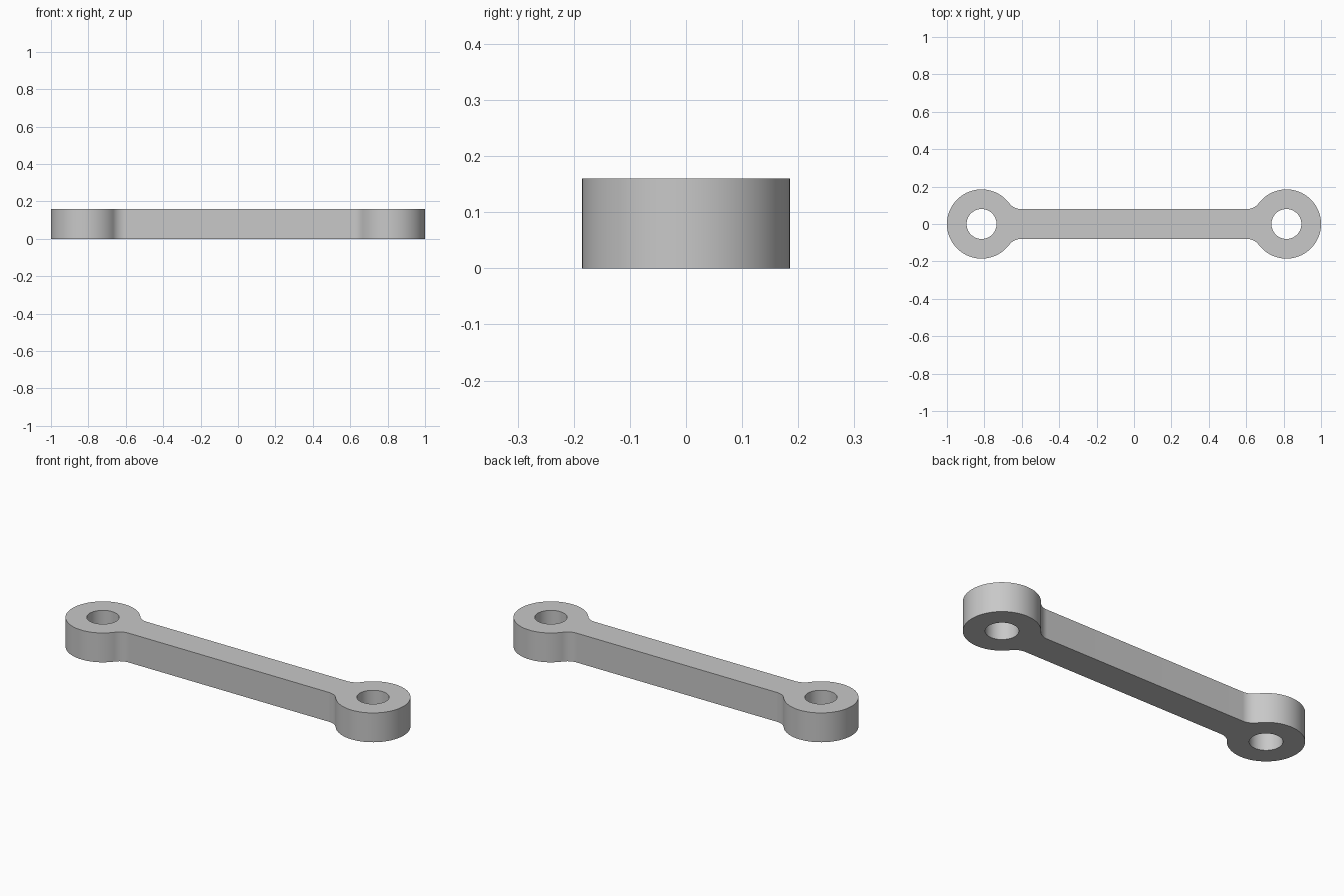
import bpy, bmesh
from math import sin, cos, atan2, sqrt, pi

cube = bpy.data.objects.get("Cube")
if cube:
    bpy.data.objects.remove(cube, do_unlink=True)

# Main dimensions
EYE_X, EYE_R, HOLE_R = 0.815, 0.185, 0.08
BAR_HALF, FILLET, HEIGHT = 0.08, 0.08, 0.16

grey = bpy.data.materials.new("plain_grey")
grey.use_nodes = True
grey.diffuse_color = (0.58, 0.58, 0.58, 1)
grey.node_tree.nodes["Principled BSDF"].inputs["Base Color"].default_value = grey.diffuse_color


def arc(cx, cy, r, start, end, steps):
    angles = [start + (end - start) * i / steps for i in range(steps + 1)]
    return [(cx + r * cos(a), cy + r * sin(a)) for a in angles]


def loop_edges(bm, points):
    verts = [bm.verts.new((x, y, 0)) for x, y in points]
    return [bm.edges.new((v, verts[i - 1])) for i, v in enumerate(verts)]


# Upper right quarter of the outline: round eye, then fillet into the bar
fillet_y = BAR_HALF + FILLET
fillet_x = EYE_X - sqrt((EYE_R + FILLET) ** 2 - fillet_y ** 2)
touch = atan2(fillet_y, fillet_x - EYE_X)
quarter = arc(EYE_X, 0, EYE_R, 0, touch, 40)
quarter += arc(fillet_x, fillet_y, FILLET, touch - pi, -pi / 2, 16)[1:]

# Mirror the quarter into the whole outline
half = quarter + [(-x, y) for x, y in reversed(quarter)]
outline = half + [(x, -y) for x, y in reversed(half[1:-1])]

# Fill the outline around the two holes and extrude it
bm = bmesh.new()
edges = loop_edges(bm, outline)
for side in (-1, 1):
    edges += loop_edges(bm, arc(side * EYE_X, 0, HOLE_R, 0, 2 * pi, 64)[:-1])
bmesh.ops.triangle_fill(bm, edges=edges, use_beauty=True, normal=(0, 0, 1))
raised = bmesh.ops.extrude_face_region(bm, geom=bm.faces[:], use_keep_orig=True)
top = [g for g in raised["geom"] if isinstance(g, bmesh.types.BMVert)]
bmesh.ops.translate(bm, verts=top, vec=(0, 0, HEIGHT))
bmesh.ops.recalc_face_normals(bm, faces=bm.faces[:])

mesh = bpy.data.meshes.new("link_bar")
bm.to_mesh(mesh)
bm.free()
mesh.materials.append(grey)
link = bpy.data.objects.new("link_bar", mesh)
bpy.context.collection.objects.link(link)

# Smooth curved walls, sharp rims
bpy.ops.object.select_all(action="DESELECT")
link.select_set(True)
bpy.context.view_layer.objects.active = link
bpy.ops.object.shade_smooth_by_angle()
